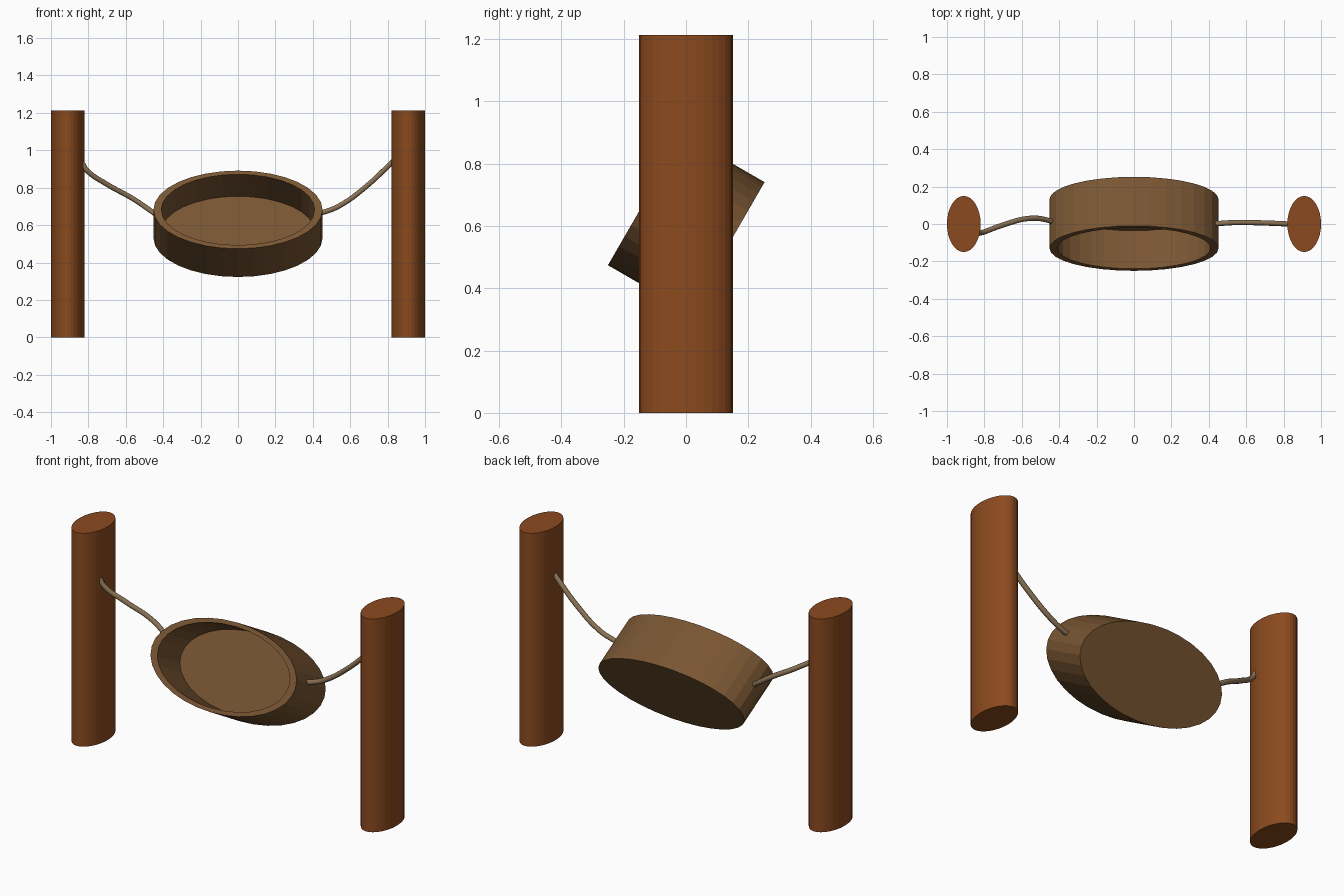
import bpy, bmesh
from math import sin, cos, pi, radians
from mathutils import Matrix

if "Cube" in bpy.data.objects:
    bpy.data.objects.remove(bpy.data.objects["Cube"])


def material(name, rgb):
    m = bpy.data.materials.new(name)
    m.diffuse_color = (*rgb, 1)
    m.use_nodes = True
    m.node_tree.nodes["Principled BSDF"].inputs["Base Color"].default_value = m.diffuse_color
    return m


POST = material("post_wood", (0.258, 0.068, 0.013))
BOWL = material("bowl_wood", (0.188, 0.091, 0.032))
ROPE = material("rope_fibre", (0.258, 0.171, 0.091))


def lathe(name, profile, sides, ry, mat, matrix):
    """Elliptical solid from (x radius, z) rings, capped at both ends; ry = y/x ratio."""
    bm = bmesh.new()
    rings = [[bm.verts.new((r * cos(2 * pi * i / sides), r * ry * sin(2 * pi * i / sides), z))
              for i in range(sides)] for r, z in profile]
    for a, b in zip(rings, rings[1:]):
        for i in range(sides):
            j = (i + 1) % sides
            bm.faces.new((a[i], a[j], b[j], b[i]))
    bm.faces.new(rings[0][::-1])
    bm.faces.new(rings[-1])
    bmesh.ops.recalc_face_normals(bm, faces=bm.faces)
    me = bpy.data.meshes.new(name)
    bm.to_mesh(me)
    bm.free()
    me.materials.append(mat)
    ob = bpy.data.objects.new(name, me)
    ob.matrix_world = matrix
    bpy.context.collection.objects.link(ob)
    return ob


def rope(name, points):
    """Round tube along a smooth path."""
    cu = bpy.data.curves.new(name, 'CURVE')
    cu.dimensions = '3D'
    cu.bevel_depth = 0.014
    cu.bevel_resolution = 3
    cu.resolution_u = 8
    cu.use_fill_caps = True
    sp = cu.splines.new('BEZIER')
    sp.bezier_points.add(len(points) - 1)
    for bp, p in zip(sp.bezier_points, points):
        bp.co = p
        bp.handle_left_type = bp.handle_right_type = 'AUTO'
    cu.materials.append(ROPE)
    bpy.context.collection.objects.link(bpy.data.objects.new(name, cu))


# Two oval posts
for side, x in (("left", -0.91), ("right", 0.91)):
    lathe(side + "_post", [(0.09, 0), (0.09, 1.213)], 32, 0.15 / 0.09, POST,
          Matrix.Translation((x, 0, 0)))

# Oval bowl, opening tipped towards the front
lathe("bowl", [(0.452, -0.152), (0.452, 0.15), (0.41, 0.15), (0.41, -0.085)], 32, 0.24 / 0.45,
      BOWL, Matrix.Translation((0, 0, 0.6075)) @ Matrix.Rotation(radians(60), 4, 'X'))

# Ropes from the posts to the bowl
rope("left_rope", [(-0.835, -0.05, 0.935), (-0.81, -0.045, 0.895), (-0.70, -0.005, 0.818),
                   (-0.56, 0.03, 0.74), (-0.46, 0.02, 0.672), (-0.415, 0.0, 0.64)])
rope("right_rope", [(0.415, 0.0, 0.66), (0.46, 0.003, 0.67), (0.54, 0.008, 0.702),
                    (0.68, 0.006, 0.802), (0.83, 0.0, 0.942)])
